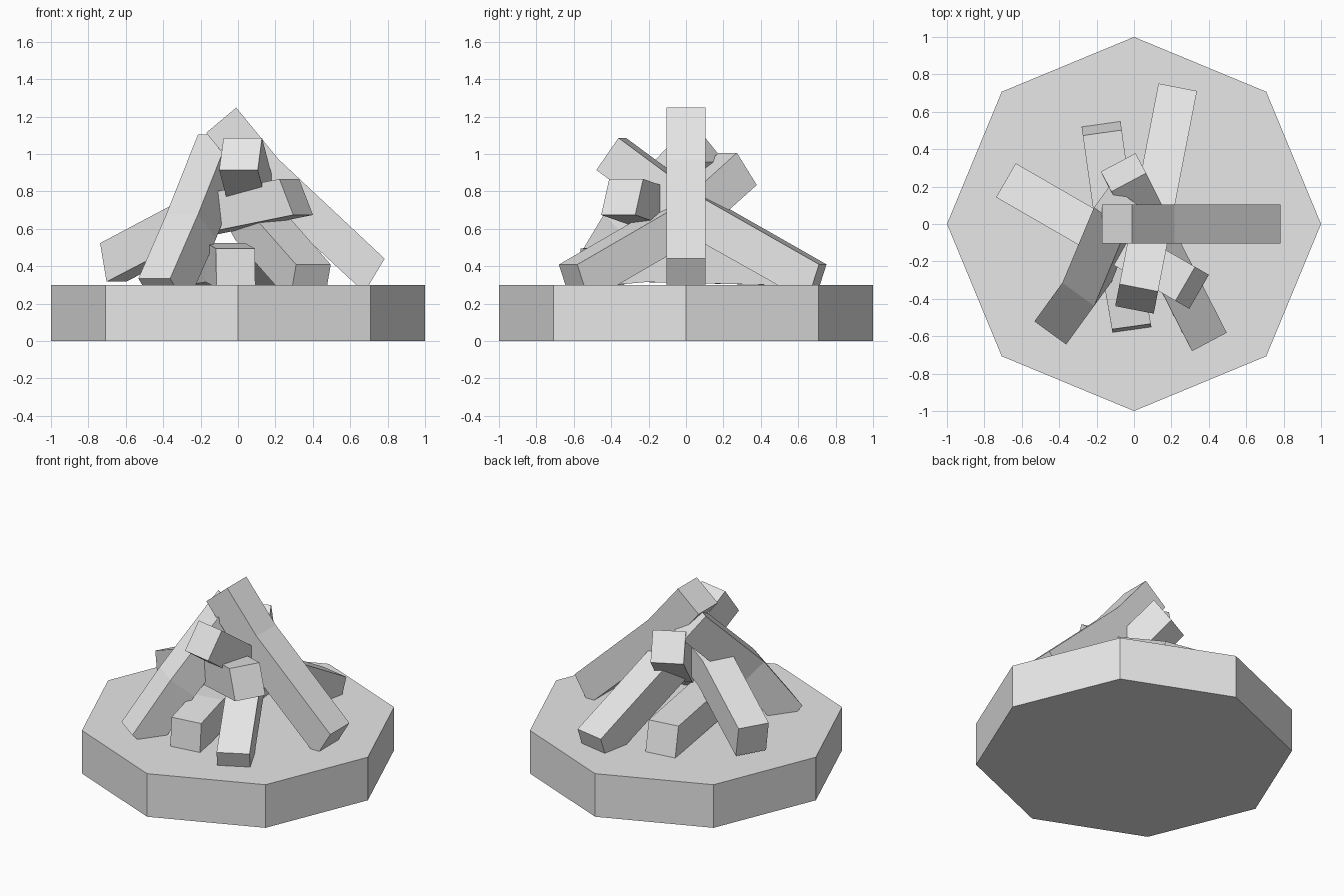
import bpy
import bmesh
from math import radians, sin, cos
from mathutils import Vector

old = bpy.data.objects.get("Cube")
if old:
    bpy.data.objects.remove(old, do_unlink=True)

# One plain colour
grey = bpy.data.materials.new("plain_grey")
grey.use_nodes = True
colour = (0.8, 0.8, 0.8, 1)
grey.diffuse_color = colour
for node in grey.node_tree.nodes:
    if node.type == "BSDF_PRINCIPLED":
        node.inputs["Base Color"].default_value = colour

HALF = 0.105   # half the thickness of a log
BASE = 0.3     # height of the slab


def add_object(name, bm):
    bmesh.ops.recalc_face_normals(bm, faces=bm.faces)
    mesh = bpy.data.meshes.new(name)
    bm.to_mesh(mesh)
    bm.free()
    mesh.materials.append(grey)
    obj = bpy.data.objects.new(name, mesh)
    bpy.context.scene.collection.objects.link(obj)
    return obj


def add_log(name, heading, sections):
    """Bent square log; each section is (reach, height, pitch, sideways)."""
    angle = radians(heading)
    out = Vector((cos(angle), sin(angle), 0))
    side = Vector((-sin(angle), cos(angle), 0))
    bm = bmesh.new()
    rings = []
    for reach, height, pitch, shift in sections:
        tilt = radians(pitch)
        up = out * sin(tilt) + Vector((0, 0, cos(tilt)))
        centre = out * reach + side * shift + Vector((0, 0, height))
        corners = [(-1, -1), (1, -1), (1, 1), (-1, 1)]
        rings.append([bm.verts.new(centre + side * a * HALF + up * b * HALF)
                      for a, b in corners])
    for first, second in zip(rings, rings[1:]):
        for i in range(4):
            j = (i + 1) % 4
            bm.faces.new((first[i], first[j], second[j], second[i]))
    bm.faces.new(rings[0])
    bm.faces.new(rings[-1])
    return add_object(name, bm)


# Eight-sided slab with corners on the axes
slab = bmesh.new()
bmesh.ops.create_cone(slab, cap_ends=True, segments=8, radius1=1, radius2=1,
                      depth=BASE)
bmesh.ops.translate(slab, verts=slab.verts, vec=(0, 0, BASE / 2))
add_object("stone_slab", slab)

# Leaning logs, each listed from raised tip to foot
add_log("tall_log", 0,
        [(-0.09, 1.18, 50, 0), (0.14, 0.9, 47, 0), (0.73, 0.35, 31, 0)])
add_log("back_log", 79,
        [(-0.39, 1.0, 35, -0.09), (0.01, 0.71, 30, -0.09),
         (0.73, 0.31, 18, -0.09)])
add_log("left_log", 150,
        [(-0.44, 0.77, 24, 0.14), (0.14, 0.67, 18, 0.14),
         (0.69, 0.42, 11, 0.14)])
add_log("steep_log", 234,
        [(-0.02, 1.03, 45, -0.12), (0.4, 0.61, 49, -0.02),
         (0.66, 0.26, 45, -0.02)])
add_log("front_log", 298,
        [(-0.27, 0.92, 35, 0.08), (0.09, 0.63, 32, 0.07),
         (0.71, 0.31, 20, 0.06)])

# Log lying on the slab, arched slightly in the middle
add_log("lying_log", 278,
        [(-0.53, 0.4, 13, -0.1), (0.22, 0.42, 3, -0.1),
         (0.55, 0.39, -5, -0.09)])
